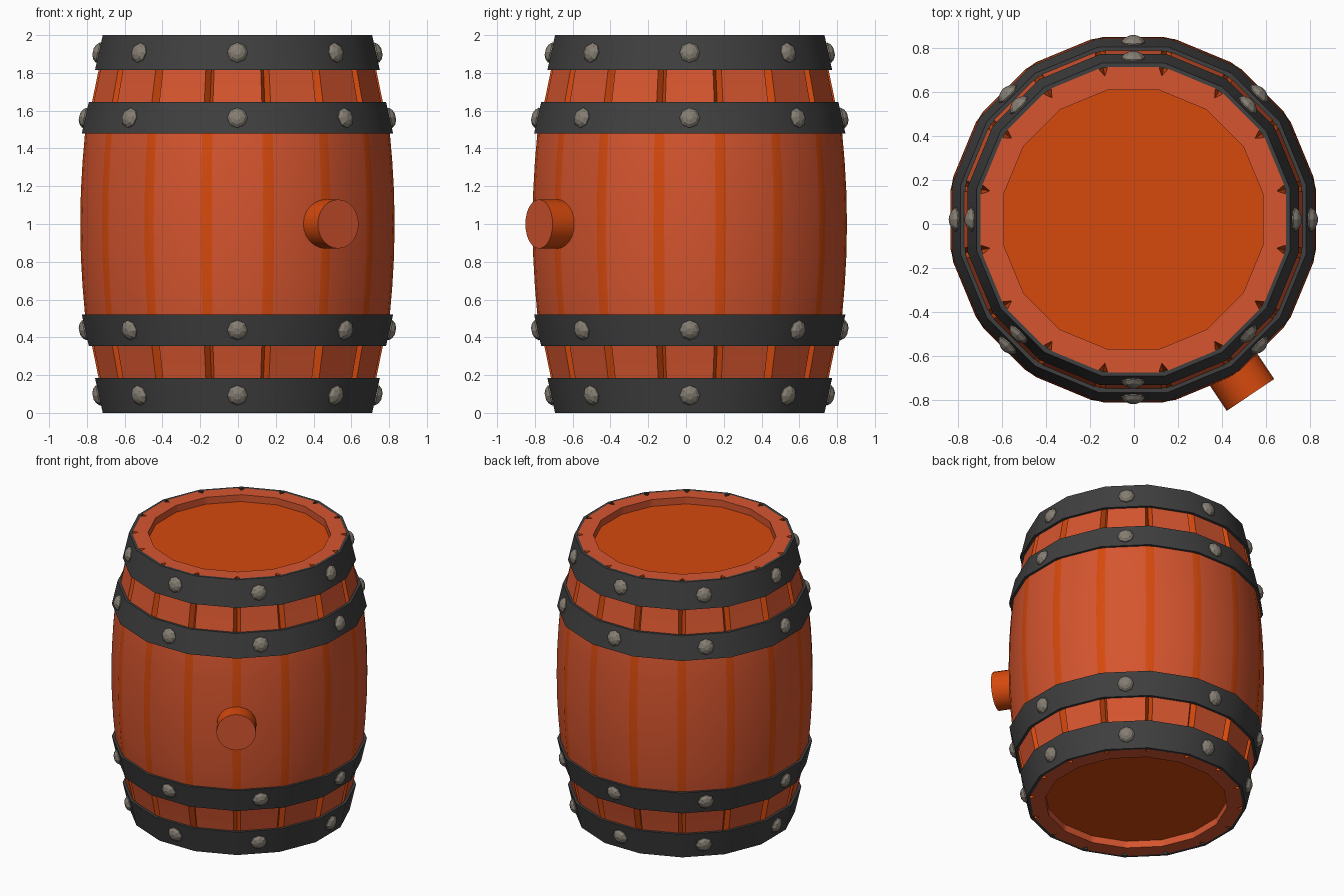
import bpy, bmesh, math
from mathutils import Matrix, Vector

if "Cube" in bpy.data.objects:
    bpy.data.objects.remove(bpy.data.objects["Cube"])

CX, CY, N = -0.003, 0.02, 16
STEP = 2 * math.pi / N


def mat(name, r, g, b):
    m = bpy.data.materials.new(name)
    m.diffuse_color = (r, g, b, 1)
    m.use_nodes = True
    m.node_tree.nodes["Principled BSDF"].inputs["Base Color"].default_value = m.diffuse_color
    return m


STAVE = mat("stave red brown", 0.67, 0.091, 0.028)
GRAIN = mat("bright orange wood", 0.67, 0.067, 0.004)
IRON = mat("dark iron", 0.05, 0.05, 0.05)
STEEL = mat("rivet grey", 0.235, 0.209, 0.171)


def finish(bm, name, mats, smooth=True):
    bmesh.ops.recalc_face_normals(bm, faces=bm.faces)
    me = bpy.data.meshes.new(name)
    bm.to_mesh(me)
    bm.free()
    for m in mats:
        me.materials.append(m)
    ob = bpy.data.objects.new(name, me)
    ob.location = (CX, CY, 0)
    bpy.context.collection.objects.link(ob)
    if smooth:
        bpy.ops.object.select_all(action='DESELECT')
        bpy.context.view_layer.objects.active = ob
        ob.select_set(True)
        bpy.ops.object.shade_smooth_by_angle(angle=math.radians(30))
    return ob


def bridge(bm, a, b, rule=lambda i: 0):
    n = len(a)
    for i in range(n):
        j = (i + 1) % n
        bm.faces.new((a[i], a[j], b[j], b[i])).material_index = rule(i)


def stave_ring(bm, apothem, z, w, depth):
    """16-sided ring; every corner is cut by a groove of half width w."""
    ring = []
    rad = apothem / math.cos(STEP / 2)
    for k in range(N):
        c = (k + 0.5) * STEP
        corner = Vector((math.cos(c), math.sin(c), 0)) * rad
        prev = Vector((math.cos(c - STEP), math.sin(c - STEP), 0)) * rad
        nxt = Vector((math.cos(c + STEP), math.sin(c + STEP), 0)) * rad
        up = Vector((0, 0, z))
        ring.append(bm.verts.new(corner + (prev - corner).normalized() * w + up))
        ring.append(bm.verts.new(corner - corner.normalized() * depth + up))
        ring.append(bm.verts.new(corner + (nxt - corner).normalized() * w + up))
    return ring


# Staves with V grooves at the ends that run out to flat strips in the middle
half = [(0.0, 0.832, 0.030, 0.007), (0.17, 0.829, 0.030, 0.007),
        (0.33, 0.820, 0.029, 0.007), (0.48, 0.807, 0.028, 0.007),
        (0.52, 0.800, 0.027, 0.007), (0.60, 0.782, 0.025, 0.04),
        (0.645, 0.770, 0.024, 0.042), (0.815, 0.735, 0.023, 0.042),
        (1.0, 0.695, 0.022, 0.042)]
profile = [(-h, a, w, d) for h, a, w, d in half[:0:-1]] + half
bm = bmesh.new()
rings = [stave_ring(bm, a, 1 + h, w, d) for h, a, w, d in profile]
for lo, hi in zip(rings, rings[1:]):
    bridge(bm, lo, hi, lambda i: 1 if i % 3 < 2 else 0)
# End rims and the walls of the recesses
for ring, z, zin in ((rings[0], 0, 0.06), (rings[-1], 2, 1.94)):
    rim = stave_ring(bm, 0.59, z, 0.02, 0)
    wall = stave_ring(bm, 0.59, zin, 0.02, 0)
    bridge(bm, ring, rim)
    bridge(bm, rim, wall)
finish(bm, "staves", [STAVE, GRAIN])


def polygon(bm, apothem, z):
    r = apothem / math.cos(STEP / 2)
    return [bm.verts.new((r * math.cos((k + .5) * STEP), r * math.sin((k + .5) * STEP), z))
            for k in range(N)]


# Recessed lids
for name, z in (("bottom_lid", 0.055), ("top_lid", 1.945)):
    bm = bmesh.new()
    a, b = polygon(bm, 0.592, z - 0.005), polygon(bm, 0.592, z + 0.005)
    bridge(bm, a, b)
    bm.faces.new(a)
    bm.faces.new(b)
    finish(bm, name, [GRAIN], False)


def hoop(name, z0, a0, z1, a1):
    bm = bmesh.new()
    loops = [polygon(bm, a, z) for a, z in
             ((a0, z0), (a1, z1), (a1 - 0.022, z1), (a0 - 0.022, z0))]
    for i in range(4):
        bridge(bm, loops[i], loops[(i + 1) % 4])
    finish(bm, name, [IRON])


def rivets(name, z, apothem, slope):
    """Eight faceted domes around one hoop, tilted with its surface."""
    bm = bmesh.new()
    for k in range(8):
        m = (Matrix.Rotation(k * math.pi / 4, 4, 'Z') @ Matrix.Translation((apothem, 0, z))
             @ Matrix.Rotation(math.pi / 2 - slope, 4, 'Y'))
        loops = []
        for r, h in ((0.054, -0.012), (0.054, 0.006), (0.040, 0.022), (0.018, 0.032)):
            loops.append([bm.verts.new(m @ Vector((r * math.cos(i * math.pi / 4),
                          r * math.sin(i * math.pi / 4), h))) for i in range(8)])
        for a, b in zip(loops, loops[1:]):
            bridge(bm, a, b)
        bm.faces.new(loops[0])
        bm.faces.new(loops[-1])
    finish(bm, name, [STEEL], False)


# Iron hoops and their rivets, mirrored about the middle height
for end, s in (("upper", 1), ("lower", -1)):
    for part, h0, a0, h1, a1 in (("end", 0.815, 0.754, 1.0, 0.713),
                                 ("inner", 0.48, 0.824, 0.645, 0.787)):
        hoop(f"{end}_{part}_hoop", 1 + s * h0, a0, 1 + s * h1, a1)
        rivets(f"{end}_{part}_rivets", 1 + s * ((h0 + h1) / 2 - 0.001),
               (a0 + a1) / 2, s * math.atan((a0 - a1) / (h1 - h0)))

# Bung sticking out at the front right
bm = bmesh.new()
bmesh.ops.create_cone(bm, cap_ends=True, segments=24, radius1=0.13, radius2=0.13, depth=0.26)
for f in bm.faces:
    f.material_index = 0 if abs(f.normal.z) > 0.9 else 1
bm.transform(Matrix.Rotation(-math.radians(56.25), 4, 'Z') @ Matrix.Translation((0.83, 0, 1))
             @ Matrix.Rotation(math.pi / 2, 4, 'Y'))
finish(bm, "bung", [STAVE, GRAIN])
